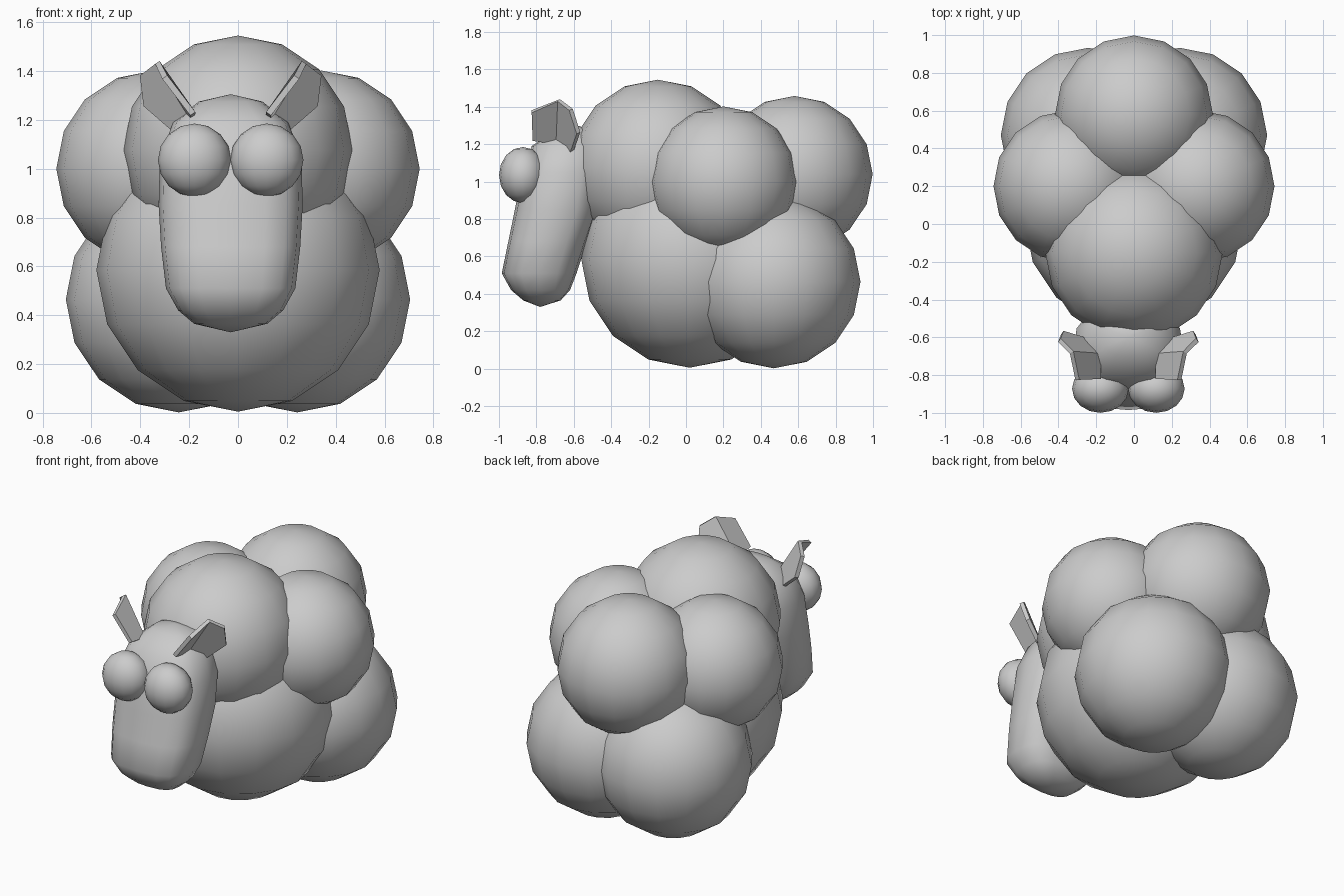
import bpy, bmesh, math

cube = bpy.data.objects.get("Cube")
if cube:
    bpy.data.objects.remove(cube, do_unlink=True)

grey = bpy.data.materials.new("soft_grey")
grey.use_nodes = True
grey.diffuse_color = (0.6, 0.6, 0.6, 1)
grey.node_tree.nodes["Principled BSDF"].inputs["Base Color"].default_value = (0.6, 0.6, 0.6, 1)

HEAD_X = -0.03


def add(name, bm, smooth=True):
    bmesh.ops.recalc_face_normals(bm, faces=bm.faces)
    mesh = bpy.data.meshes.new(name)
    for f in bm.faces:
        f.smooth = smooth
    bm.to_mesh(mesh)
    bm.free()
    mesh.materials.append(grey)
    ob = bpy.data.objects.new(name, mesh)
    bpy.context.collection.objects.link(ob)
    return ob


def ball(name, loc, r, scale=(1, 1, 1)):
    bm = bmesh.new()
    bmesh.ops.create_uvsphere(bm, u_segments=16, v_segments=8, radius=r)
    ob = add(name, bm)
    ob.location, ob.scale = loc, scale
    return ob


# Fleece puffs
ball("front_upper_puff", (0, -0.15, 1.075), 0.47)
ball("front_lower_puff", (0, 0.02, 0.585), 0.58)
ball("back_upper_puff", (0, 0.58, 1.04), 0.418)
for side, s in (("left", 1), ("right", -1)):
    ball(side + "_upper_puff", (s * 0.342, 0.2, 1.0), 0.402)
    ball(side + "_lower_puff", (s * 0.242, 0.47, 0.465), 0.463)
    ball(side + "_eye", (HEAD_X + s * 0.148, -0.872, 1.035), 0.15, (1, 0.85, 1))

# Head: rounded sections of (height, half width, front, back)
sections = [(0.365, 0.15, -0.87, -0.67), (0.42, 0.215, -0.935, -0.62),
            (0.51, 0.265, -0.985, -0.585), (0.68, 0.285, -0.95, -0.53),
            (0.85, 0.295, -0.915, -0.47), (1.05, 0.29, -0.875, -0.44),
            (1.19, 0.235, -0.825, -0.45), (1.275, 0.13, -0.70, -0.5)]
bm = bmesh.new()
rings = []
for z, w, front, back in sections:
    ring = []
    for i in range(16):
        a = math.tau * i / 16
        c, s = math.cos(a), math.sin(a)
        x = w * math.copysign(abs(c) ** 0.75, c)
        y = (front + back) / 2 + (back - front) / 2 * math.copysign(abs(s) ** 0.75, s)
        ring.append(bm.verts.new((HEAD_X + x, y, z)))
    rings.append(ring)
for lo, hi in zip(rings, rings[1:]):
    for i in range(16):
        j = (i + 1) % 16
        bm.faces.new((lo[i], lo[j], hi[j], hi[i]))
for ring, y, z in ((rings[0], -0.78, 0.33), (rings[-1], -0.6, 1.305)):
    pole = bm.verts.new((HEAD_X, y, z))
    for i in range(16):
        bm.faces.new((ring[i], ring[(i + 1) % 16], pole))
add("head", bm)

# Ears: an inner panel along the head and a flap folded outwards
panel = [(0.125, -0.82, 1.225), (0.125, -0.69, 1.205), (0.27, -0.68, 1.435), (0.24, -0.825, 1.375)]
flap = [(0.205, -0.61, 1.16), (0.32, -0.575, 1.26), (0.335, -0.615, 1.385)]
for side, s in (("left", 1), ("right", -1)):
    bm = bmesh.new()
    v = [bm.verts.new((HEAD_X + s * (x - HEAD_X), y, z)) for x, y, z in panel + flap]
    bm.faces.new((v[0], v[1], v[2], v[3]))
    bm.faces.new((v[1], v[4], v[5], v[6], v[2]))
    ear = add(side + "_ear", bm, smooth=False)
    solid = ear.modifiers.new("thickness", 'SOLIDIFY')
    solid.thickness = 0.025
    solid.offset = 0
